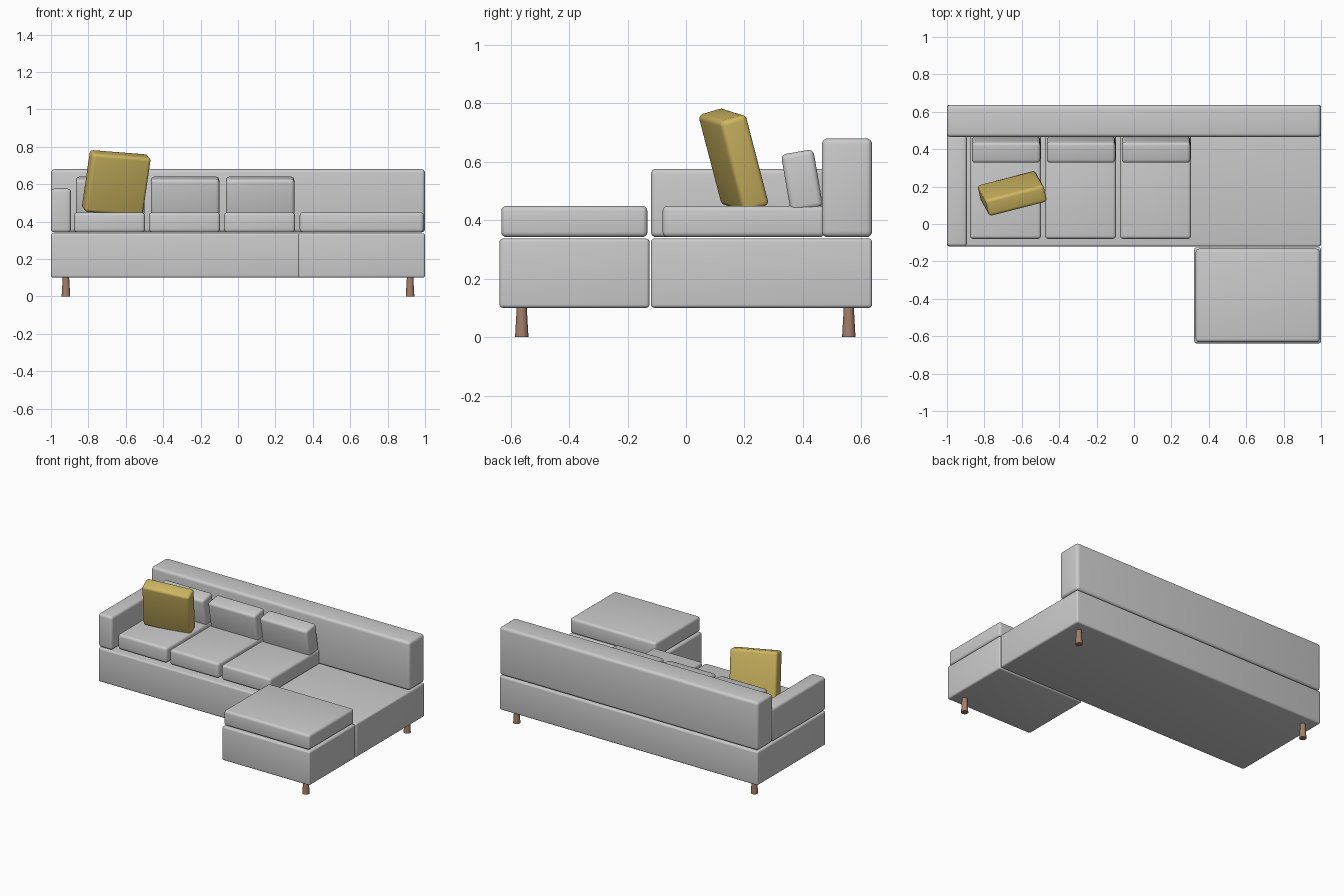
import bpy
import bmesh
from mathutils import Matrix, Vector

if "Cube" in bpy.data.objects:
    bpy.data.objects.remove(bpy.data.objects["Cube"])


def material(name, color):
    m = bpy.data.materials.new(name)
    m.diffuse_color = color
    m.use_nodes = True
    m.node_tree.nodes["Principled BSDF"].inputs["Base Color"].default_value = m.diffuse_color
    return m


def finish(name, bm, mat=None):
    mesh = bpy.data.meshes.new(name)
    bm.to_mesh(mesh)
    bm.free()
    ob = bpy.data.objects.new(name, mesh)
    bpy.context.collection.objects.link(ob)
    if mat:
        mesh.materials.append(mat)
    bpy.ops.object.select_all(action='DESELECT')
    ob.select_set(True)
    bpy.context.view_layer.objects.active = ob
    bpy.ops.object.shade_smooth_by_angle()
    return ob


def soft_box(name, size, matrix, radius, mat=None):
    """Upholstered block with rounded edges."""
    bm = bmesh.new()
    bmesh.ops.create_cube(bm, size=1, matrix=Matrix.Diagonal((*size, 1)))
    bmesh.ops.bevel(bm, geom=bm.edges[:], offset=radius, segments=4,
                    profile=0.5, affect='EDGES')
    ob = finish(name, bm, mat)
    ob.matrix_world = matrix
    return ob


def block(name, x, y, z, radius):
    lo, hi = Vector((x[0], y[0], z[0])), Vector((x[1], y[1], z[1]))
    return soft_box(name, hi - lo, Matrix.Translation((lo + hi) / 2), radius)


yellow = material("mustard_fabric", (0.62, 0.47, 0.12, 1))
wood = material("brown_wood", (0.36, 0.21, 0.14, 1))

# Bases, back, arm and chaise cushion
block("main_base", (-1, 1), (-0.12, 0.637), (0.10, 0.337), 0.012)
block("chaise_base", (0.322, 1), (-0.638, -0.125), (0.10, 0.337), 0.012)
block("chaise_cushion", (0.33, 0.993), (-0.632, -0.132), (0.342, 0.449), 0.018)
block("backrest", (-1, 1), (0.465, 0.637), (0.342, 0.68), 0.02)
block("armrest", (-1, -0.893), (-0.12, 0.475), (0.342, 0.576), 0.018)

# Three seats, each with a back cushion leaning forward at the top
for i in range(3):
    cx = -0.687 + i * 0.401
    block(f"seat_cushion_{i + 1}", (cx - 0.19, cx + 0.19), (-0.08, 0.475), (0.342, 0.449), 0.018)
    tilt = (Matrix.Translation((cx + 0.003, 0.397, 0.535))
            @ Matrix.Rotation(0.17, 4, 'X'))
    soft_box(f"back_cushion_{i + 1}", (0.366, 0.112, 0.20), tilt, 0.018)

# Loose yellow pillow, turned and tipped
up = Vector((0.14, -0.25, 0.96)).normalized()
side = Vector((0.965, 0.249, -0.084))
side = (side - up * side.dot(up)).normalized()
depth = up.cross(side)
pose = Matrix((side, depth, up)).transposed().to_4x4()
pose.translation = (-0.651, 0.163, 0.606)
soft_box("throw_pillow", (0.322, 0.096, 0.325), pose, 0.018, yellow)

# Three tapered legs
for name, x, y in (("chaise_leg", 0.92, -0.562),
                   ("back_right_leg", 0.92, 0.557),
                   ("back_left_leg", -0.92, 0.557)):
    bm = bmesh.new()
    bmesh.ops.create_cone(bm, cap_ends=True, segments=24, radius1=0.023,
                          radius2=0.017, depth=0.105)
    leg = finish(name, bm, wood)
    leg.location = (x, y, 0.0525)
